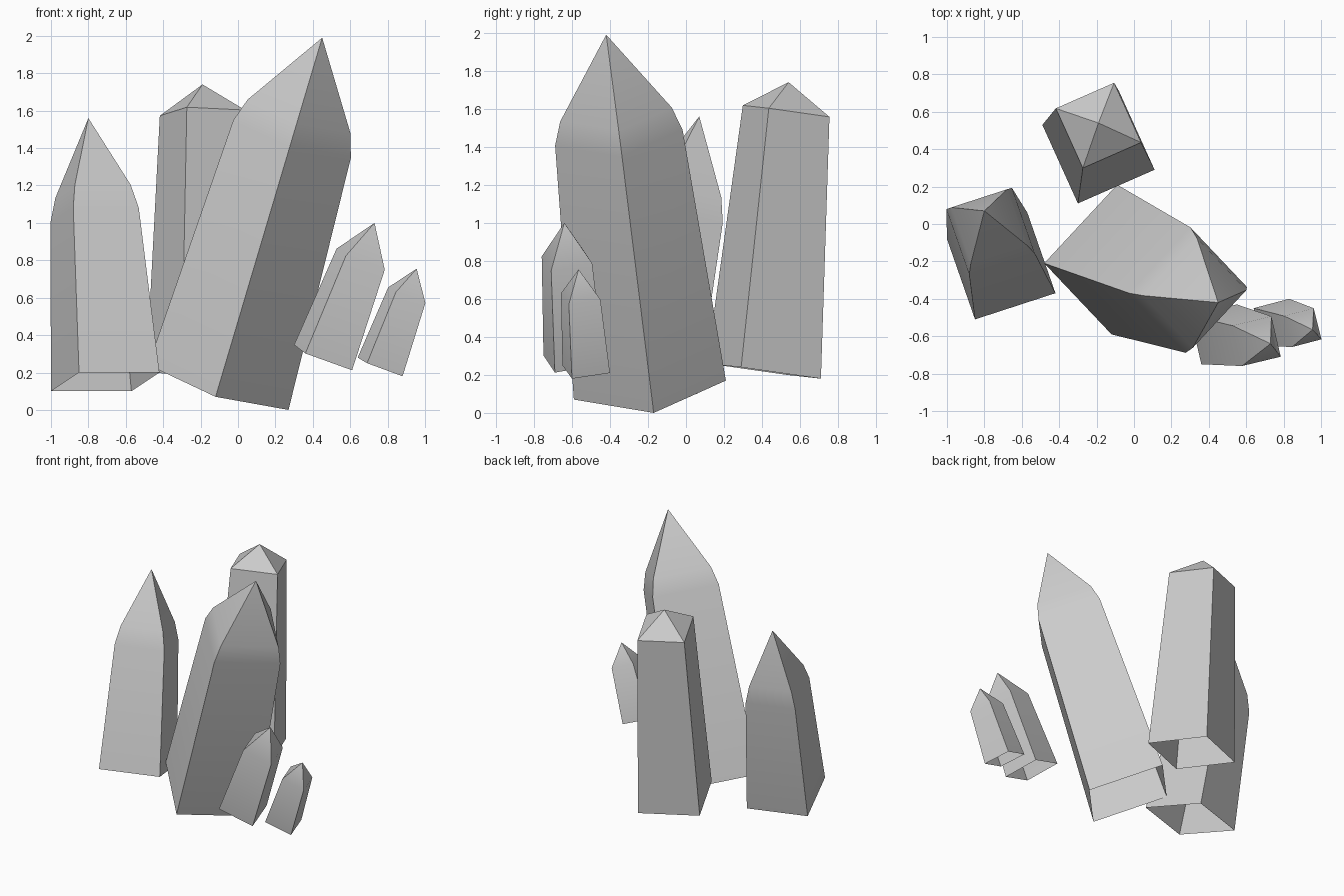
import bpy
import bmesh
import math
from mathutils import Vector

default_cube = bpy.data.objects.get("Cube")
if default_cube:
    bpy.data.objects.remove(default_cube, do_unlink=True)

# Single grey stone material
stone = bpy.data.materials.new("grey_crystal")
stone.use_nodes = True
grey = (0.6, 0.6, 0.6, 1.0)
stone.diffuse_color = grey
stone.node_tree.nodes["Principled BSDF"].inputs["Base Color"].default_value = grey


def crystal(name, base, tip, diagonal_a, diagonal_b, shoulder, taper, bevel=0.0):
    """Four-sided tapered shaft, open underneath, with a pointed tip.

    shoulder: fraction of the axis where the tip begins
    taper: shoulder width relative to the base width
    bevel: distance by which the shoulder is softened
    """
    base, tip = Vector(base), Vector(tip)
    a, b = Vector(diagonal_a), Vector(diagonal_b)
    spokes = (a, b, -a, -b)
    feet = [base + spoke for spoke in spokes]
    middle = base.lerp(tip, shoulder)
    corners = [middle + spoke * taper for spoke in spokes]

    # Rows of corners from the foot up to the shoulder
    rows = [feet]
    if bevel:
        rows.append([c + (f - c).normalized() * bevel for c, f in zip(corners, feet)])
        rows.append([c + (tip - c).normalized() * bevel for c in corners])
    else:
        rows.append(corners)

    bm = bmesh.new()
    rings = [[bm.verts.new(point) for point in row] for row in rows]
    peak = bm.verts.new(tip)
    count = len(spokes)
    for i in range(count):
        j = (i + 1) % count
        for low, high in zip(rings, rings[1:]):
            bm.faces.new((low[i], low[j], high[j], high[i]))
        bm.faces.new((rings[-1][i], rings[-1][j], peak))

    mesh = bpy.data.meshes.new(name)
    bm.to_mesh(mesh)
    bm.free()
    mesh.materials.append(stone)
    obj = bpy.data.objects.new(name, mesh)
    bpy.context.collection.objects.link(obj)

    # Smooth over the shoulder, keep the long corners crisp
    bpy.ops.object.select_all(action="DESELECT")
    obj.select_set(True)
    bpy.context.view_layer.objects.active = obj
    bpy.ops.object.shade_smooth_by_angle(angle=math.radians(30))
    return obj


# Large leaning crystal in the middle
crystal("main_crystal", base=(-0.105, -0.19, 0.12), tip=(0.45, -0.42, 1.99),
        diagonal_a=(0.375, 0.02, -0.12), diagonal_b=(0.015, 0.4, 0.05),
        shoulder=0.746, taper=0.83, bevel=0.07)

# Medium crystal on the right
crystal("right_crystal", base=(-0.71, -0.225, 0.15), tip=(-0.8, 0.07, 1.56),
        diagonal_a=(0.29, -0.145, 0.05), diagonal_b=(0.14, 0.285, -0.05),
        shoulder=0.68, taper=0.8, bevel=0.07)

# Blunt crystal at the back
crystal("back_crystal", base=(-0.19, 0.41, 0.22), tip=(-0.19, 0.54, 1.74),
        diagonal_a=(0.3, -0.12, 0.02), diagonal_b=(0.11, 0.3, -0.04),
        shoulder=0.9, taper=0.76)

# Two small shards on the left
crystal("inner_shard", base=(0.455, -0.59, 0.28), tip=(0.73, -0.64, 1.0),
        diagonal_a=(0.155, -0.1, -0.068), diagonal_b=(0.095, 0.16, -0.022),
        shoulder=0.73, taper=0.83)
crystal("outer_shard", base=(0.76, -0.525, 0.23), tip=(0.955, -0.565, 0.755),
        diagonal_a=(0.12, -0.075, -0.05), diagonal_b=(0.07, 0.125, -0.02),
        shoulder=0.73, taper=0.83)
